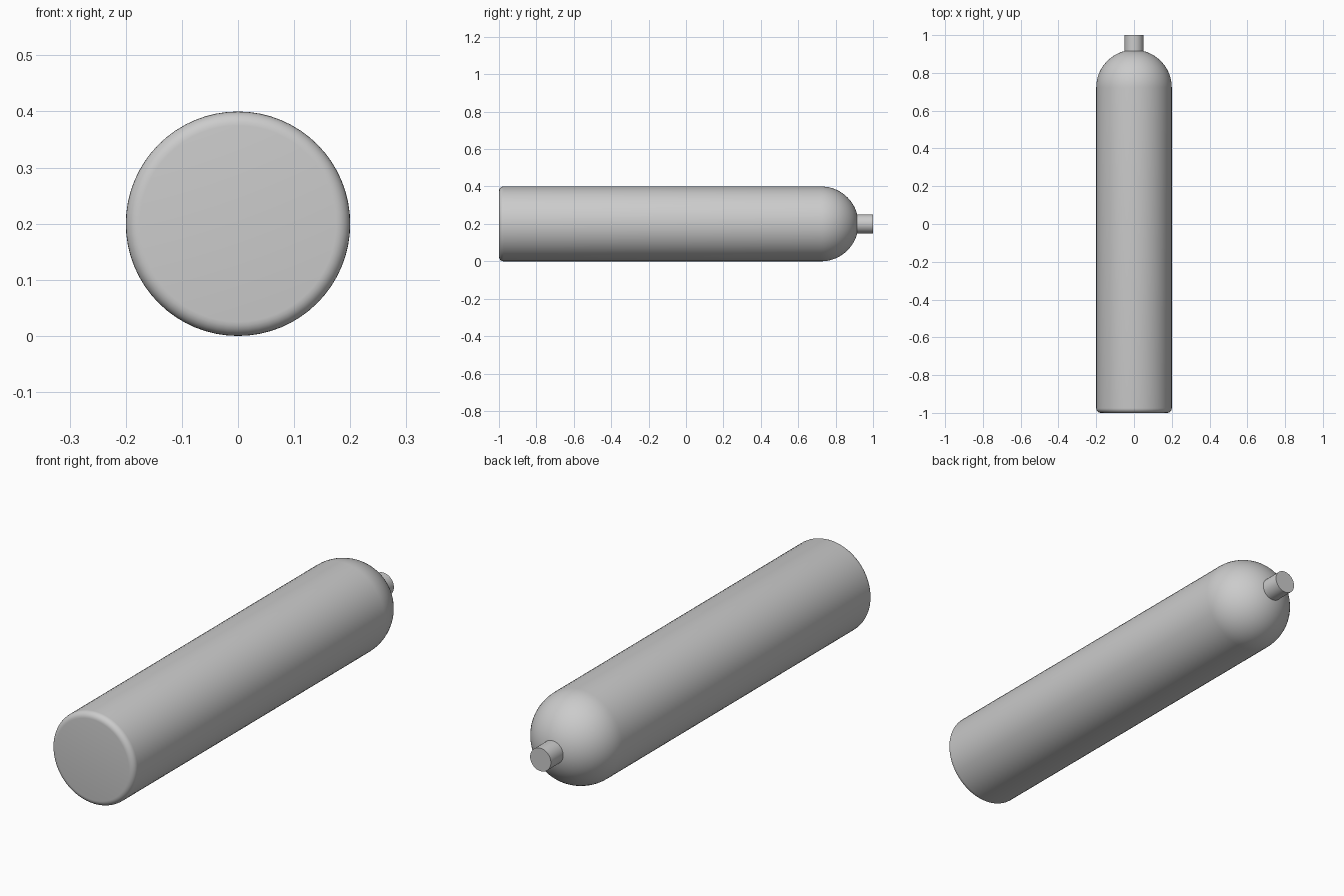
import bpy
import math

cube = bpy.data.objects.get("Cube")
if cube:
    bpy.data.objects.remove(cube, do_unlink=True)

SIDES = 64
AXIS_Z = 0.2      # height of the cylinder's axis
RADIUS = 0.2
BEVEL = 0.025
DOME_Y = 0.722    # where the straight wall meets the dome

grey = bpy.data.materials.new("plain_grey")
grey.use_nodes = True
colour = (0.6, 0.6, 0.6, 1)
grey.diffuse_color = colour
grey.node_tree.nodes["Principled BSDF"].inputs["Base Color"].default_value = colour


def arc(radius, centre_r, centre_y, start, end, steps):
    """Profile points (radius, y) along an arc, angles in degrees from +radius."""
    points = []
    for i in range(steps + 1):
        a = math.radians(start + (end - start) * i / steps)
        points.append((centre_r + radius * math.cos(a), centre_y + radius * math.sin(a)))
    return points


def lathe(name, profile):
    """Revolve a (radius, y) profile round the long axis, with flat caps."""
    verts, faces = [], []
    for r, y in profile:
        for i in range(SIDES):
            a = math.tau * i / SIDES
            verts.append((r * math.cos(a), y, AXIS_Z + r * math.sin(a)))
    for k in range(len(profile) - 1):
        for i in range(SIDES):
            j = (i + 1) % SIDES
            low, high = k * SIDES, (k + 1) * SIDES
            faces.append((low + i, high + i, high + j, low + j))
    last = (len(profile) - 1) * SIDES
    faces.append(tuple(range(SIDES)))
    faces.append(tuple(last + i for i in reversed(range(SIDES))))
    mesh = bpy.data.meshes.new(name)
    mesh.from_pydata(verts, [], faces)
    mesh.materials.append(grey)
    obj = bpy.data.objects.new(name, mesh)
    bpy.context.collection.objects.link(obj)
    bpy.ops.object.select_all(action="DESELECT")
    obj.select_set(True)
    bpy.context.view_layer.objects.active = obj
    bpy.ops.object.shade_smooth_by_angle(angle=math.radians(30))
    return obj


# Tank body: rounded base edge, straight wall, dome cut off inside the neck
base_edge = arc(BEVEL, RADIUS - BEVEL, -1 + BEVEL, -90, 0, 6)
dome = arc(RADIUS, 0, DOME_Y, 0, 82, 20)
lathe("tank_body", base_edge + dome)

# Outlet neck
lathe("outlet_neck", [(0.05, 0.9), (0.05, 1)])
